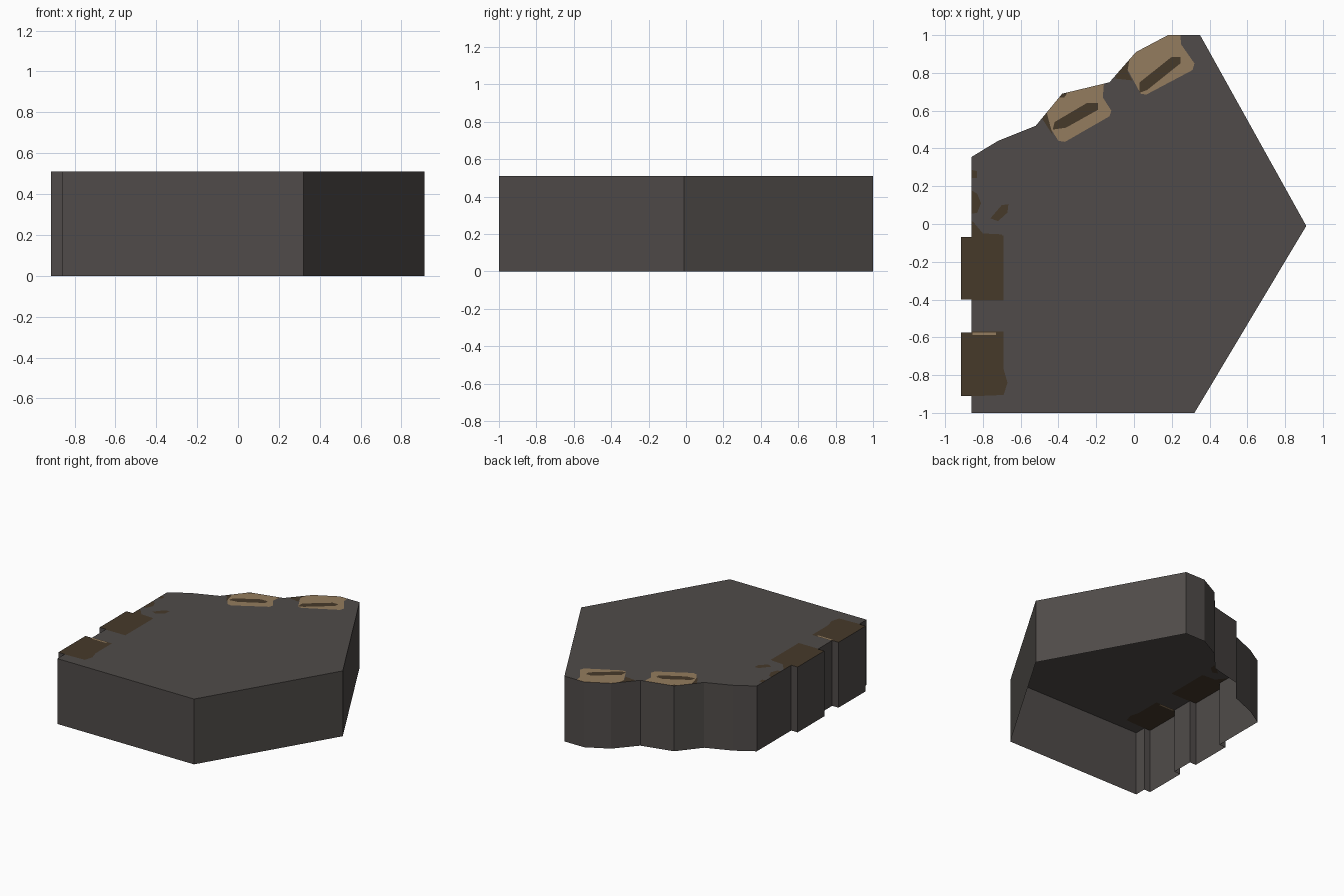
import bpy, bmesh
from mathutils import Vector
from mathutils.geometry import delaunay_2d_cdt, area_tri

if "Cube" in bpy.data.objects:
    bpy.data.objects.remove(bpy.data.objects["Cube"])

HEIGHT = 0.51
CHARCOAL, BROWN, TAN = 0, 1, 2


def material(name, rgb):
    m = bpy.data.materials.new(name)
    m.diffuse_color = (*rgb, 1)
    m.use_nodes = True
    m.node_tree.nodes["Principled BSDF"].inputs["Base Color"].default_value = m.diffuse_color
    return m


def rect(x0, x1, y0, y1):
    return [(x0, y0), (x1, y0), (x1, y1), (x0, y1)]


def ccw(pts):
    area = sum(a[0] * b[1] - b[0] * a[1] for a, b in zip(pts, pts[1:] + pts[:1]))
    return pts if area > 0 else pts[::-1]


def tab(y0, y1, out=-0.915, base=-0.86):
    return [(base, y1), (out, y1), (out, y0), (base, y0)]


# slab outline, with two small tabs on the left edge
outline = [(0.32, -1), (0.912, -0.01), (0.35, 1), (0.18, 1), (0.01, 0.91),
           (-0.13, 0.75), (-0.38, 0.69), (-0.52, 0.52), (-0.72, 0.44), (-0.86, 0.355)]
outline += tab(-0.40, -0.07) + tab(-0.91, -0.575) + [(-0.86, -1)]

# painted patches on top, later ones lie over earlier ones;
# parts reaching past the outline are trimmed off
patches = [
    # brown patches over the tabs, and their thin tan ends
    (BROWN, rect(-0.93, -0.69, -0.405, -0.06)),
    (BROWN, [(-0.93, -0.57), (-0.69, -0.57), (-0.69, -0.77), (-0.67, -0.84),
             (-0.69, -0.905), (-0.93, -0.915)]),
    (TAN, rect(-0.855, -0.73, -0.588, -0.575)),
    # brown stains on the left edge
    (BROWN, [(-0.88, 0.03), (-0.85, 0.01), (-0.80, -0.05), (-0.70, -0.055),
             (-0.70, -0.07), (-0.88, -0.075)]),
    (BROWN, [(-0.88, 0.05), (-0.83, 0.06), (-0.81, 0.11), (-0.83, 0.16), (-0.88, 0.19)]),
    (BROWN, [(-0.88, 0.24), (-0.83, 0.245), (-0.83, 0.28), (-0.88, 0.29)]),
    (BROWN, [(-0.76, 0.03), (-0.72, 0.015), (-0.67, 0.06), (-0.665, 0.105), (-0.70, 0.10)]),
    # tan patches on the back left edge
    (TAN, [(-0.47, 0.55), (-0.40, 0.44), (-0.365, 0.435), (-0.13, 0.57), (-0.12, 0.60),
           (-0.165, 0.67), (-0.155, 0.80), (-0.42, 0.75), (-0.50, 0.60)]),
    (TAN, [(-0.03, 0.81), (0.035, 0.69), (0.065, 0.685), (0.31, 0.815), (0.32, 0.85),
           (0.25, 0.95), (0.24, 1.05), (0.10, 1.05), (-0.06, 0.90)]),
    # brown ends and middle stripes of the tan patches
    (BROWN, [(-0.50, 0.58), (-0.43, 0.47), (-0.465, 0.60), (-0.49, 0.61)]),
    (BROWN, [(-0.10, 0.77), (-0.01, 0.76), (-0.035, 0.81), (-0.02, 0.89), (-0.06, 0.88)]),
    (BROWN, [(-0.43, 0.50), (-0.36, 0.51), (-0.19, 0.605), (-0.19, 0.64),
             (-0.25, 0.64), (-0.42, 0.54)]),
    (BROWN, [(0.03, 0.695), (0.07, 0.71), (0.245, 0.85), (0.245, 0.885),
             (0.20, 0.885), (0.03, 0.75)]),
    (BROWN, [(-0.40, 0.67), (-0.37, 0.67), (-0.355, 0.69), (-0.38, 0.72)]),
]

# cut the top into triangles along all outlines
points, loops = [], []
for pts in [outline] + [p for _, p in patches]:
    loops.append(list(range(len(points), len(points) + len(pts))))
    points += [Vector(p) for p in ccw(pts)]
cut = delaunay_2d_cdt(points, [], loops, 1, 1e-5)
verts, faces, sources = cut[0], cut[2], cut[5]

bm = bmesh.new()
bv = [bm.verts.new((v.x, v.y, HEIGHT)) for v in verts]
for f, src in zip(faces, sources):
    if 0 not in src:
        continue
    face = bm.faces.new([bv[i] for i in f])
    face.material_index = patches[max(src) - 1][0] if max(src) > 0 else CHARCOAL
    if face.normal.z == 0:
        face.normal_update()
    if face.normal.z < 0:
        face.normal_flip()
bmesh.ops.delete(bm, geom=[v for v in bm.verts if not v.link_faces], context='VERTS')

# walls straight down from the rim; the underside is open
for loop in [e.link_loops[0] for e in bm.edges if e.is_boundary]:
    a, b = loop.vert, loop.link_loop_next.vert
    if not a.is_valid:
        continue
    low_a = bm.verts.new((a.co.x, a.co.y, 0))
    low_b = bm.verts.new((b.co.x, b.co.y, 0))
    bm.faces.new((b, a, low_a, low_b)).material_index = CHARCOAL
bmesh.ops.remove_doubles(bm, verts=bm.verts[:], dist=1e-5)

mesh = bpy.data.meshes.new("slab")
bm.to_mesh(mesh)
bm.free()
for m in (material("charcoal", (0.080, 0.071, 0.067)),
          material("dark brown", (0.061, 0.041, 0.023)),
          material("tan", (0.296, 0.202, 0.112))):
    mesh.materials.append(m)
bpy.context.collection.objects.link(bpy.data.objects.new("slab", mesh))
